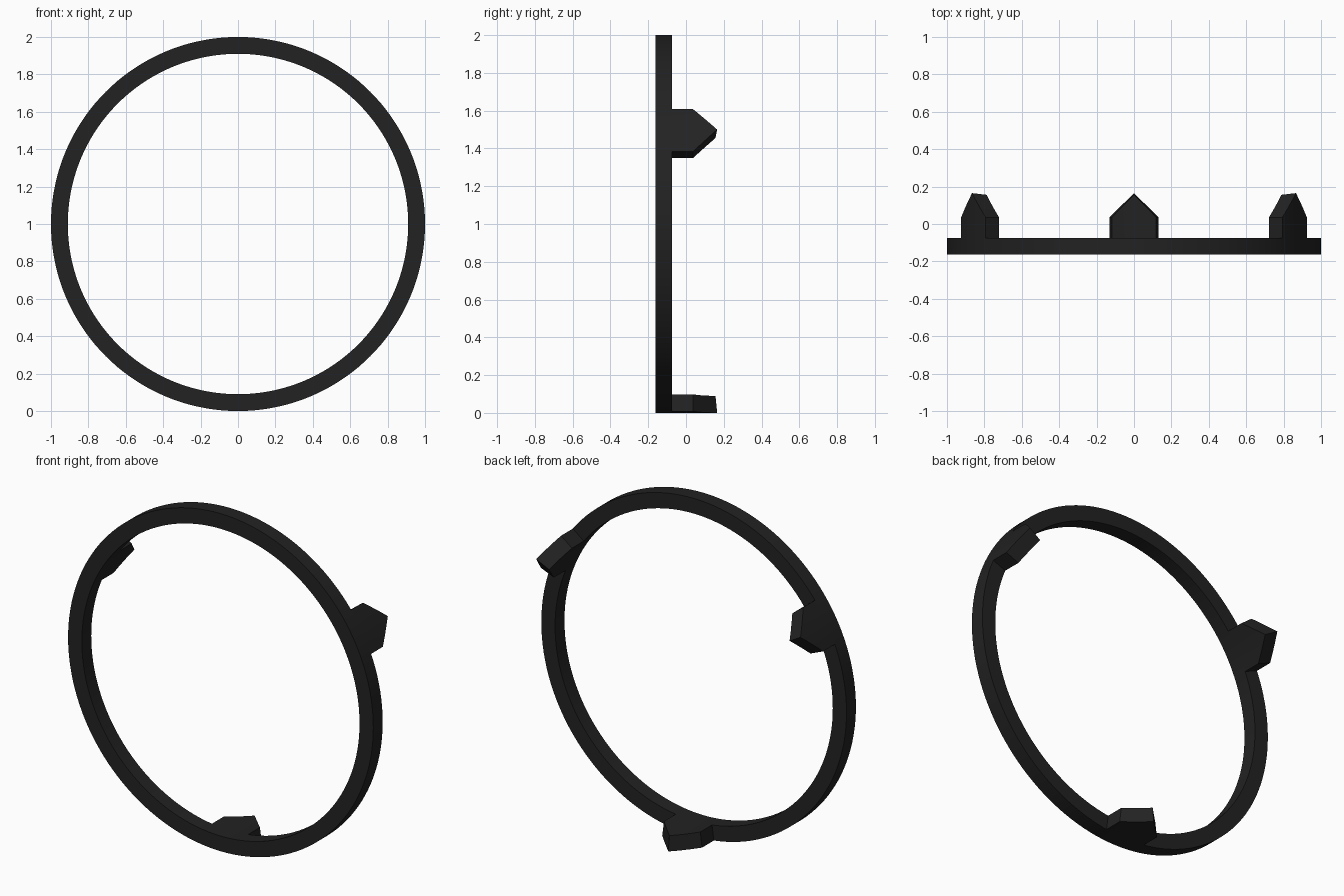
import bpy, bmesh, math

if "Cube" in bpy.data.objects:
    bpy.data.objects.remove(bpy.data.objects["Cube"])

R_OUT, R_IN = 1.0, 0.91          # ring radii
Y_FRONT, Y_BACK = -0.162, -0.074  # ring thickness
SHOULDER = 0.036                 # straight part of each tab
TIP_OUT, TIP_IN = 0.165, 0.156   # pointed end, slightly slanted inwards
SEGMENTS = 144
STEP = 2 * math.pi / SEGMENTS
HALF = 3                         # tab half width in ring segments

black = bpy.data.materials.new("matte black")
black.diffuse_color = (0.016, 0.016, 0.016, 1)
black.use_nodes = True
black.node_tree.nodes["Principled BSDF"].inputs["Base Color"].default_value = black.diffuse_color


def sweep(name, angles, section, closed):
    """Sweep a four-corner (radius, y) section around the ring axis."""
    bm = bmesh.new()
    rows = []
    for i, a in enumerate(angles):
        rows.append([bm.verts.new((r * math.cos(a), y, 1 + r * math.sin(a)))
                     for r, y in section(i)])
    count = len(rows)
    for i in range(count if closed else count - 1):
        p, q = rows[i], rows[(i + 1) % count]
        for k in range(4):
            bm.faces.new((p[k], p[(k + 1) % 4], q[(k + 1) % 4], q[k]))
    if not closed:
        bm.faces.new(rows[0])
        bm.faces.new(rows[-1])
    bmesh.ops.recalc_face_normals(bm, faces=bm.faces)
    mesh = bpy.data.meshes.new(name)
    bm.to_mesh(mesh)
    bm.free()
    mesh.materials.append(black)
    obj = bpy.data.objects.new(name, mesh)
    bpy.context.collection.objects.link(obj)
    bpy.ops.object.select_all(action='DESELECT')
    obj.select_set(True)
    bpy.context.view_layer.objects.active = obj
    bpy.ops.object.shade_smooth_by_angle(angle=math.radians(25))


# Flat ring
sweep("ring", [i * STEP for i in range(SEGMENTS)],
      lambda i: [(R_OUT, Y_FRONT), (R_OUT, Y_BACK), (R_IN, Y_BACK), (R_IN, Y_FRONT)],
      True)


# Pointed tab that follows the ring's curve
def tab_section(i):
    t = 1 - abs(i - HALF) / HALF
    y_out = SHOULDER + t * (TIP_OUT - SHOULDER)
    y_in = SHOULDER + t * (TIP_IN - SHOULDER)
    return [(R_OUT, Y_BACK), (R_OUT, y_out), (R_IN, y_in), (R_IN, Y_BACK)]


# Three tabs spaced evenly on the back
for name, degrees in (("right_tab", 30), ("left_tab", 150), ("bottom_tab", 270)):
    mid = math.radians(degrees)
    sweep(name, [mid + k * STEP for k in range(-HALF, HALF + 1)], tab_section, False)
